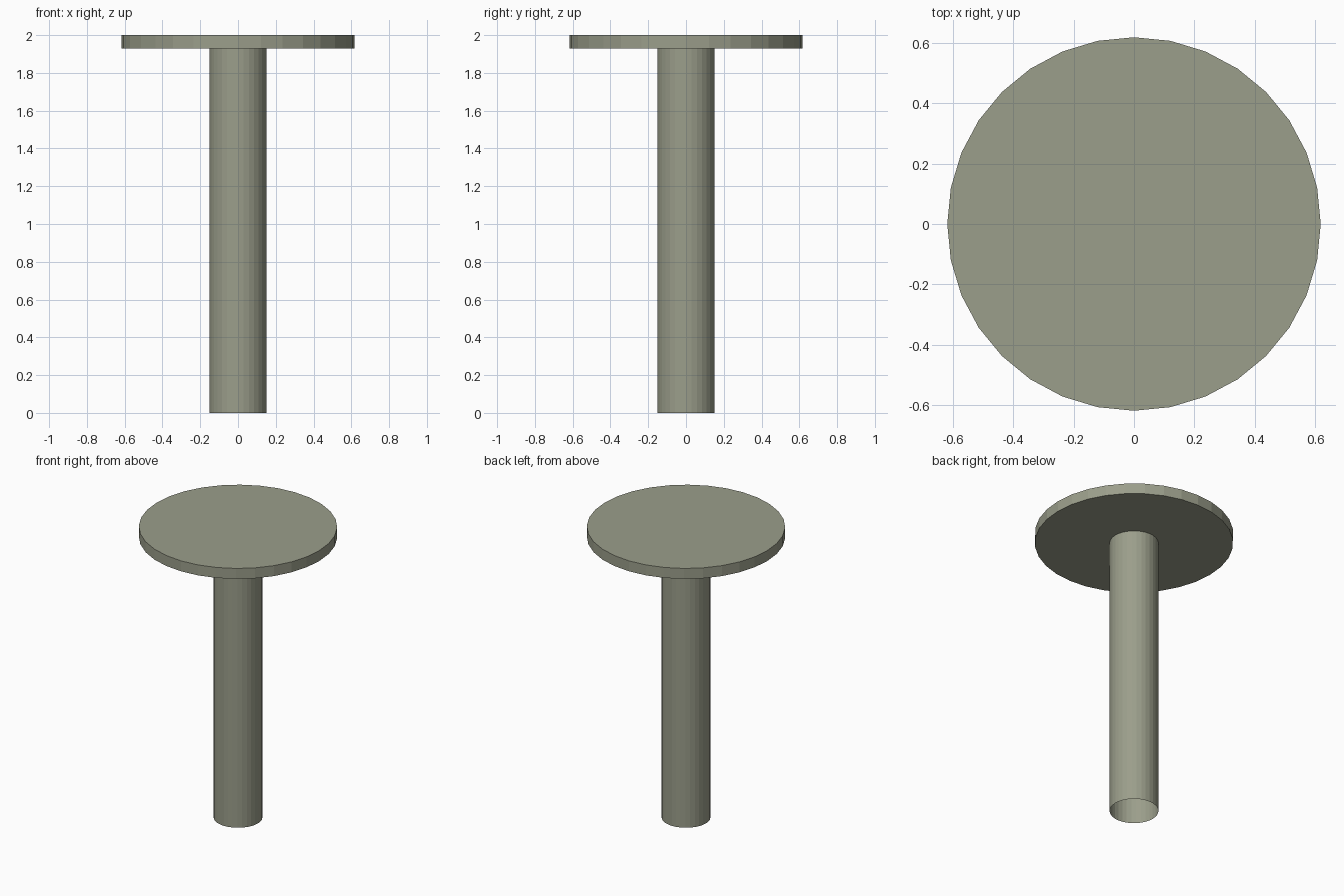
import bpy

if "Cube" in bpy.data.objects:
    bpy.data.objects.remove(bpy.data.objects["Cube"])

SIDES = 32
TOP = 2.0
PLATE_BOTTOM = 1.928

paint = bpy.data.materials.new("grey_olive")
paint.diffuse_color = (0.328, 0.342, 0.258, 1.0)
paint.use_nodes = True
paint.node_tree.nodes["Principled BSDF"].inputs["Base Color"].default_value = paint.diffuse_color


def cylinder(name, radius, z0, z1, fill):
    """Flat-shaded upright cylinder between two heights."""
    bpy.ops.mesh.primitive_cylinder_add(
        vertices=SIDES, radius=radius, depth=z1 - z0,
        end_fill_type=fill, location=(0, 0, (z0 + z1) / 2))
    obj = bpy.context.object
    obj.name = name
    obj.data.materials.append(paint)
    return obj


# Round top plate, closed on both sides
cylinder("top_plate", 0.618, PLATE_BOTTOM, TOP, 'NGON')

# Hollow post, open at the foot
cylinder("post", 0.152, 0.0, PLATE_BOTTOM, 'NOTHING')
